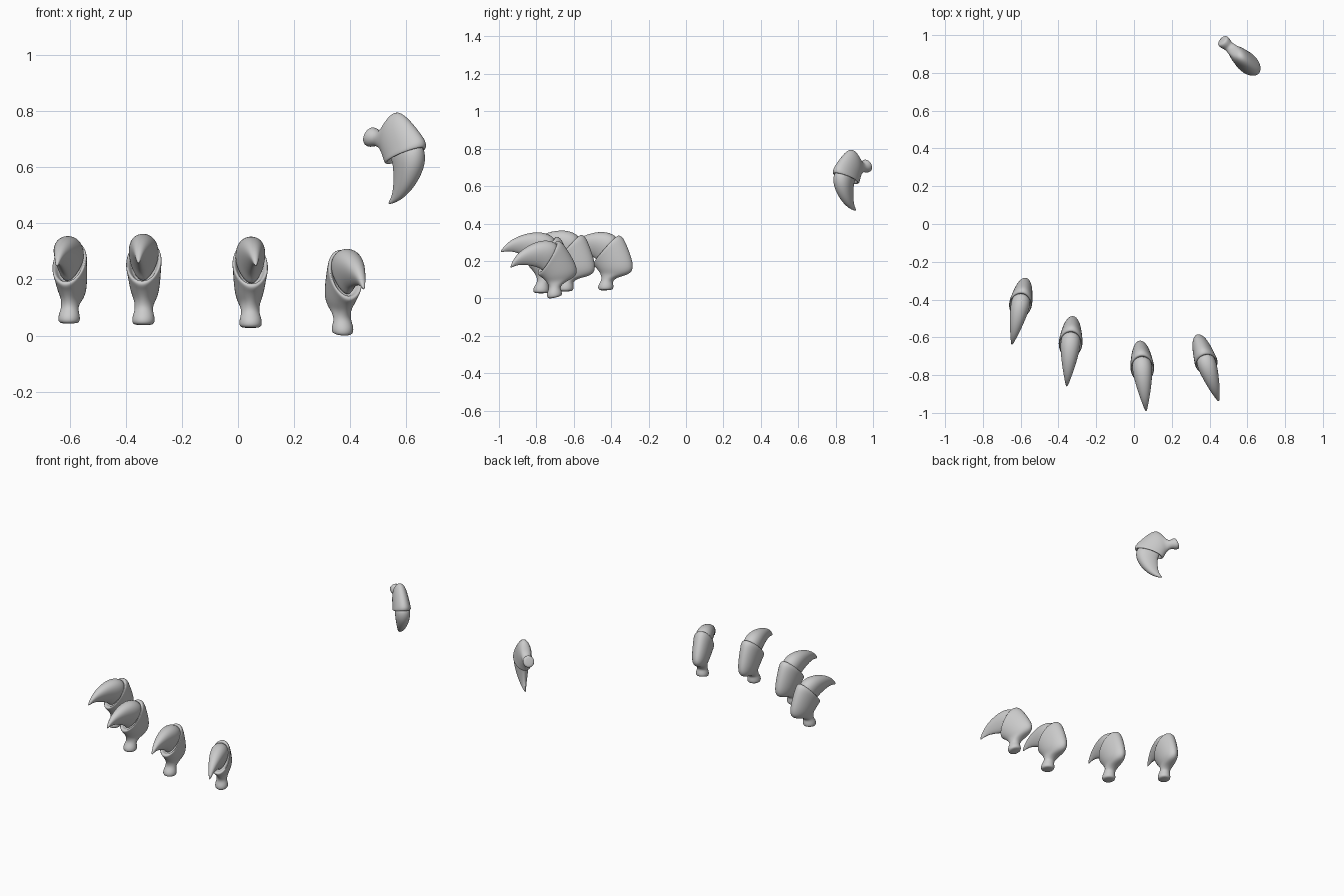
import bpy, bmesh
from math import sin, cos, pi, radians
from mathutils import Vector, Matrix

if "Cube" in bpy.data.objects:
    bpy.data.objects.remove(bpy.data.objects["Cube"])

# Side-profile sections: (front f, z), (back f, z), half width
BONE = [
    (.030, -.024, -.034, -.024, .030),   # joint knob
    (.045, -.016, -.046, -.014, .043),
    (.043, .008, -.045, .010, .041),
    (.024, .032, -.042, .030, .033),     # neck
    (.022, .052, -.076, .050, .035),
    (.030, .074, -.145, .062, .040),
    (.042, .092, -.172, .100, .052),     # rear hump
    (.054, .106, -.150, .185, .059),
    (.064, .115, -.118, .268, .064),
    (.070, .126, -.100, .284, .067),     # collar rim
    (.062, .138, -.082, .290, .062),
    (.040, .134, -.074, .272, .050),     # inside of the collar
    (.020, .125, -.080, .240, .040),
]
HORN = [
    (.020, .125, -.090, .255, .046),
    (.040, .145, -.065, .290, .054),
    (.060, .164, -.015, .311, .052),
    (.088, .178, .045, .311, .044),
    (.122, .193, .105, .297, .034),
    (.157, .204, .160, .271, .022),
    (.190, .206, .197, .240, .012),
    (.220, .199, .222, .206, .004),
]
# name, joint position, yaw, pitch, scale
CLAWS = [
    ("outer", (-.602, -.430, .065), -12, 2, .94),
    ("left_middle", (-.337, -.645, .060), -5, 0, .98),
    ("right_middle", (.045, -.775, .050), 5, 0, .98),
    ("inner", (.373, -.705, .026), 18, 13, .94),
    ("dewclaw", (.478, .962, .705), 48, 114, .83),
]
SIDES = 16


def loft(name, sections, matrix, pinch):
    bm = bmesh.new()
    rings = []
    for fp, zp, fq, zq, w in sections:
        p, q = Vector((0, -fp, zp)), Vector((0, -fq, zq))
        ring = []
        for i in range(SIDES):
            a = 2 * pi * i / SIDES
            width = w * sin(a) * (1 + pinch * cos(a))
            ring.append(bm.verts.new((p + q) / 2 + (q - p) / 2 * cos(a) + Vector((width, 0, 0))))
        rings.append(ring)
    for r0, r1 in zip(rings, rings[1:]):
        for i in range(SIDES):
            j = (i + 1) % SIDES
            bm.faces.new((r0[i], r0[j], r1[j], r1[i]))
    bm.faces.new(rings[0][::-1])
    bm.faces.new(rings[-1])
    bmesh.ops.recalc_face_normals(bm, faces=bm.faces)
    for f in bm.faces:
        f.smooth = True
    mesh = bpy.data.meshes.new(name)
    bm.to_mesh(mesh)
    bm.free()
    ob = bpy.data.objects.new(name, mesh)
    bpy.context.collection.objects.link(ob)
    ob.matrix_world = matrix
    sub = ob.modifiers.new("smooth", 'SUBSURF')
    sub.levels = sub.render_levels = 2
    return ob


# One bone with a collar and one curved horn per digit
for name, pos, yaw, pitch, s in CLAWS:
    m = (Matrix.Translation(pos) @ Matrix.Rotation(radians(yaw), 4, 'Z')
         @ Matrix.Rotation(radians(pitch), 4, 'X') @ Matrix.Scale(s, 4))
    loft(name + "_bone", BONE, m, 0)
    loft(name + "_horn", HORN, m, .3)
